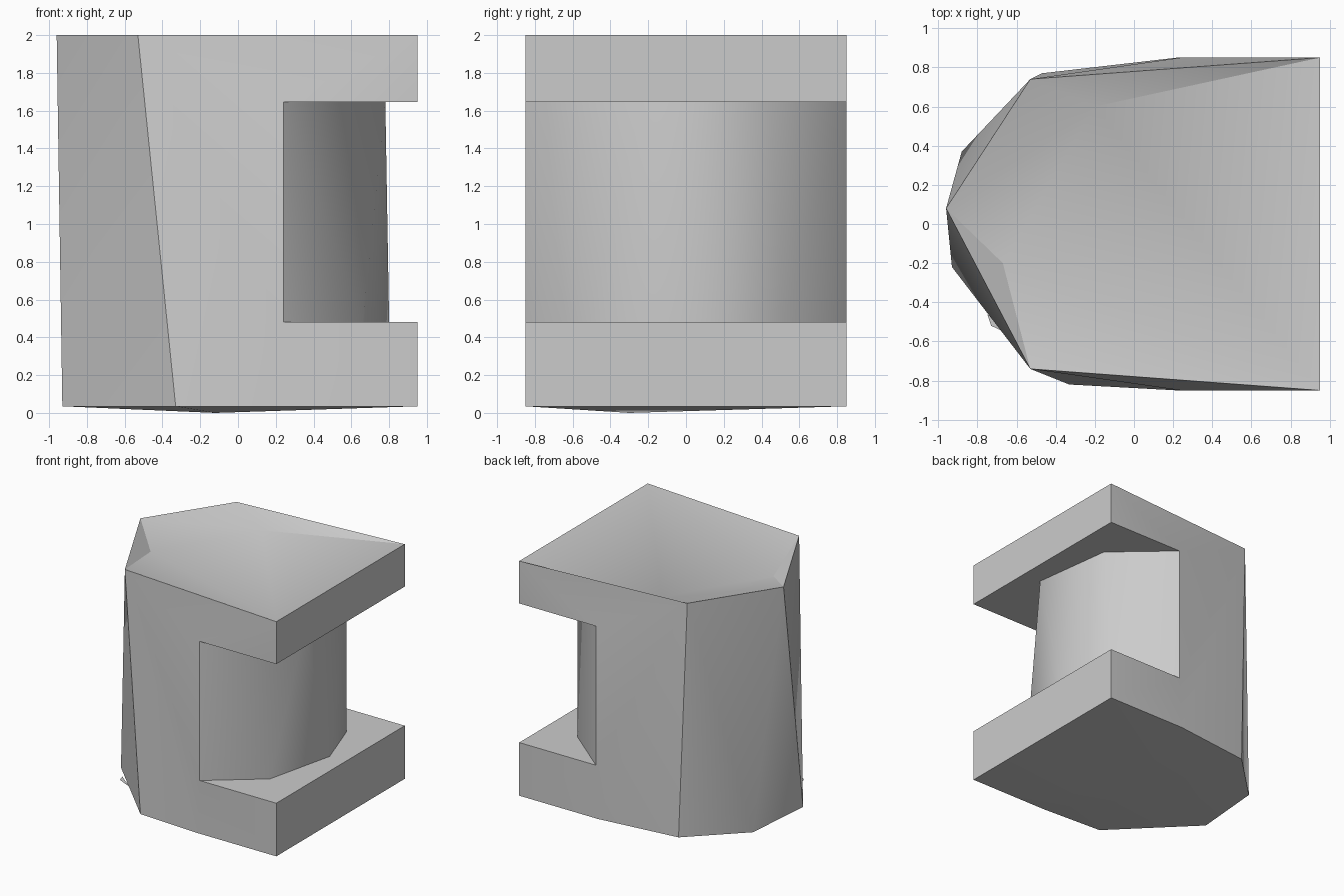
import bpy
import bmesh
import math

cube = bpy.data.objects.get("Cube")
if cube:
    bpy.data.objects.remove(cube, do_unlink=True)

# One plain grey for the whole model
GREY = (0.6, 0.6, 0.6, 1)
grey = bpy.data.materials.new("plain grey")
grey.use_nodes = True
grey.diffuse_color = GREY
grey.node_tree.nodes["Principled BSDF"].inputs["Base Color"].default_value = GREY

# Heights of the base, the notch and the top; half width and notch ends
BASE, FLOOR, CEILING, TOP = 0.035, 0.48, 1.645, 2.0
WIDE, OPEN, DEEP = 0.85, 0.95, 0.24


def finish(bm, name):
    bmesh.ops.recalc_face_normals(bm, faces=bm.faces)
    mesh = bpy.data.meshes.new(name)
    bm.to_mesh(mesh)
    bm.free()
    obj = bpy.data.objects.new(name, mesh)
    bpy.context.collection.objects.link(obj)
    mesh.materials.append(grey)
    bpy.ops.object.select_all(action='DESELECT')
    obj.select_set(True)
    bpy.context.view_layer.objects.active = obj
    bpy.ops.object.shade_smooth_by_angle(angle=math.radians(30))
    return obj


bm = bmesh.new()


def ring(z, points):
    return [bm.verts.new((x, y, z)) for x, y in points]


def strip(upper, lower, steps):
    """Triangles between two rows; each step moves on along one row."""
    i = j = 0
    for step in steps:
        if step == "t":
            bm.faces.new((upper[i], lower[j], upper[i + 1]))
            i += 1
        else:
            bm.faces.new((upper[i], lower[j], lower[j + 1]))
            j += 1


def fan(centre, row):
    for a, b in zip(row, row[1:]):
        bm.faces.new((centre, a, b))


# Rows run from the front side round to the back side
top = ring(TOP, [(OPEN, -WIDE), (-0.53, -0.74), (-0.96, 0.08), (-0.53, 0.74), (OPEN, WIDE)])
base = ring(BASE, [(OPEN, -WIDE), (0.22, -WIDE), (-0.33, -0.82), (-0.93, -0.22),
                   (-0.88, 0.37), (-0.47, 0.77), (0.22, WIDE), (OPEN, WIDE)])
ceiling = ring(CEILING, [(OPEN, -WIDE), (DEEP, -WIDE), (0.78, -0.23), (0.69, 0.45),
                         (DEEP, WIDE), (OPEN, WIDE)])
floor = ring(FLOOR, [(OPEN, -WIDE), (DEEP, -WIDE), (0.66, -0.52), (0.8, 0.07),
                     (0.65, 0.51), (DEEP, WIDE), (OPEN, WIDE)])

# Rounded rear wall and bulging notch wall
strip(top[1:4], base[2:6], "btbtb")
strip(ceiling[1:5], floor[1:6], "btbtbtb")

# Front and back side walls around the notch
for order in (1, -1):
    t, b, c, f = (row[::order] for row in (top, base, ceiling, floor))
    fan(c[1], [c[0], t[0], t[1], f[1]])
    fan(f[1], [f[0], b[0], b[1], t[1]])
    bm.faces.new((t[1], b[1], b[2]))

# Notch ceiling and floor, and the two flat lip ends
bm.faces.new(ceiling)
bm.faces.new(floor)
for high, low in ((top, ceiling), (floor, base)):
    bm.faces.new((high[0], high[-1], low[-1], low[0]))

# Dished top with two low points
dip_back, dip_front = ring(1.905, [(-0.2, 0.6), (-0.67, -0.2)])
fan(dip_back, [top[2], top[3], top[4], top[0], dip_front, top[2]])
fan(dip_front, [top[0], top[1], top[2]])

# Underside with a shallow point
fan(ring(0, [(-0.12, -0.3)])[0], base + base[:1])
finish(bm, "notched_block")

# Tiny sliver standing out of the rear wall
bm = bmesh.new()
bm.faces.new(ring(0.1, [(-0.75, -0.46), (-0.73, -0.52), (-0.6, -0.58)]))
finish(bm, "rear_sliver")
